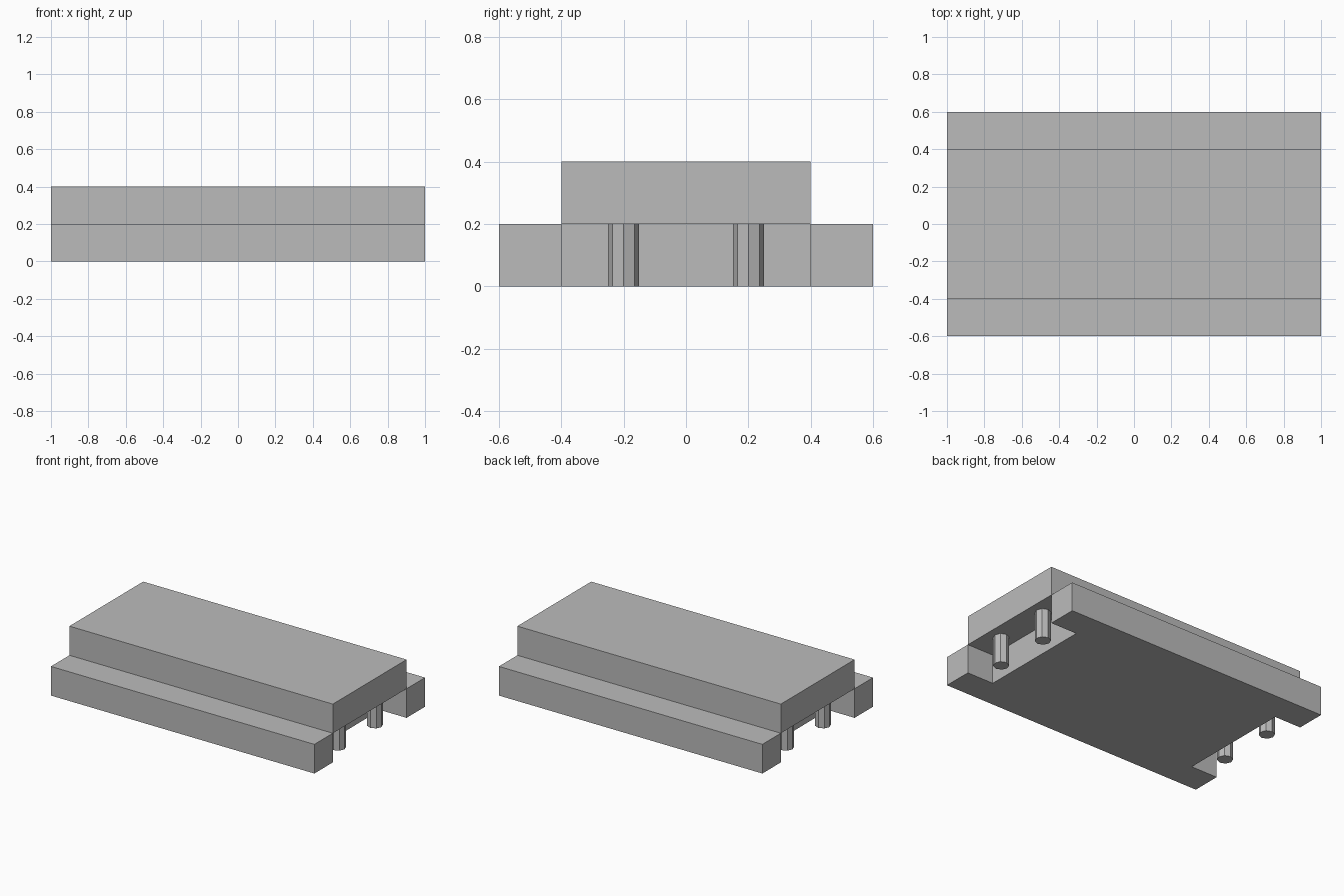
import bpy
import bmesh

if "Cube" in bpy.data.objects:
    bpy.data.objects.remove(bpy.data.objects["Cube"], do_unlink=True)

# One plain grey for every part
grey = bpy.data.materials.new("plain grey")
grey.use_nodes = True
colour = (0.5, 0.5, 0.5, 1)
grey.diffuse_color = colour
grey.node_tree.nodes["Principled BSDF"].inputs["Base Color"].default_value = colour

LENGTH, WIDTH, STEP = 2.0, 1.2, 0.2
DECK_WIDTH = 0.8


def extrude_outline(name, points, bottom, height):
    """Make a flat-sided solid by raising a closed outline."""
    bm = bmesh.new()
    face = bm.faces.new([bm.verts.new((x, y, bottom)) for x, y in points])
    raised = bmesh.ops.extrude_face_region(bm, geom=[face])["geom"]
    top = [v for v in raised if isinstance(v, bmesh.types.BMVert)]
    bmesh.ops.translate(bm, verts=top, vec=(0, 0, height))
    bmesh.ops.recalc_face_normals(bm, faces=bm.faces)
    mesh = bpy.data.meshes.new(name)
    bm.to_mesh(mesh)
    bm.free()
    mesh.materials.append(grey)
    obj = bpy.data.objects.new(name, mesh)
    bpy.context.collection.objects.link(obj)
    return obj


# Base plate with a notch in each end
x, y, notch_x, notch_y = LENGTH / 2, WIDTH / 2, LENGTH / 2 - STEP, DECK_WIDTH / 2
half = [(x, -y), (x, -notch_y), (notch_x, -notch_y),
        (notch_x, notch_y), (x, notch_y), (x, y)]
extrude_outline("base_plate", half + [(-px, -py) for px, py in half], 0, STEP)

# Narrower raised deck
extrude_outline("upper_deck", [(-x, -notch_y), (x, -notch_y), (x, notch_y), (-x, notch_y)],
                STEP, STEP)

# Two eight-sided pins in each notch
for end, sx in (("left", 1), ("right", -1)):
    for side, sy in (("front", -1), ("back", 1)):
        bpy.ops.mesh.primitive_cylinder_add(
            vertices=8, radius=0.05, depth=STEP,
            location=(sx * 0.9, sy * 0.2, STEP / 2))
        pin = bpy.context.object
        pin.name = f"{end}_{side}_pin"
        pin.data.materials.append(grey)
